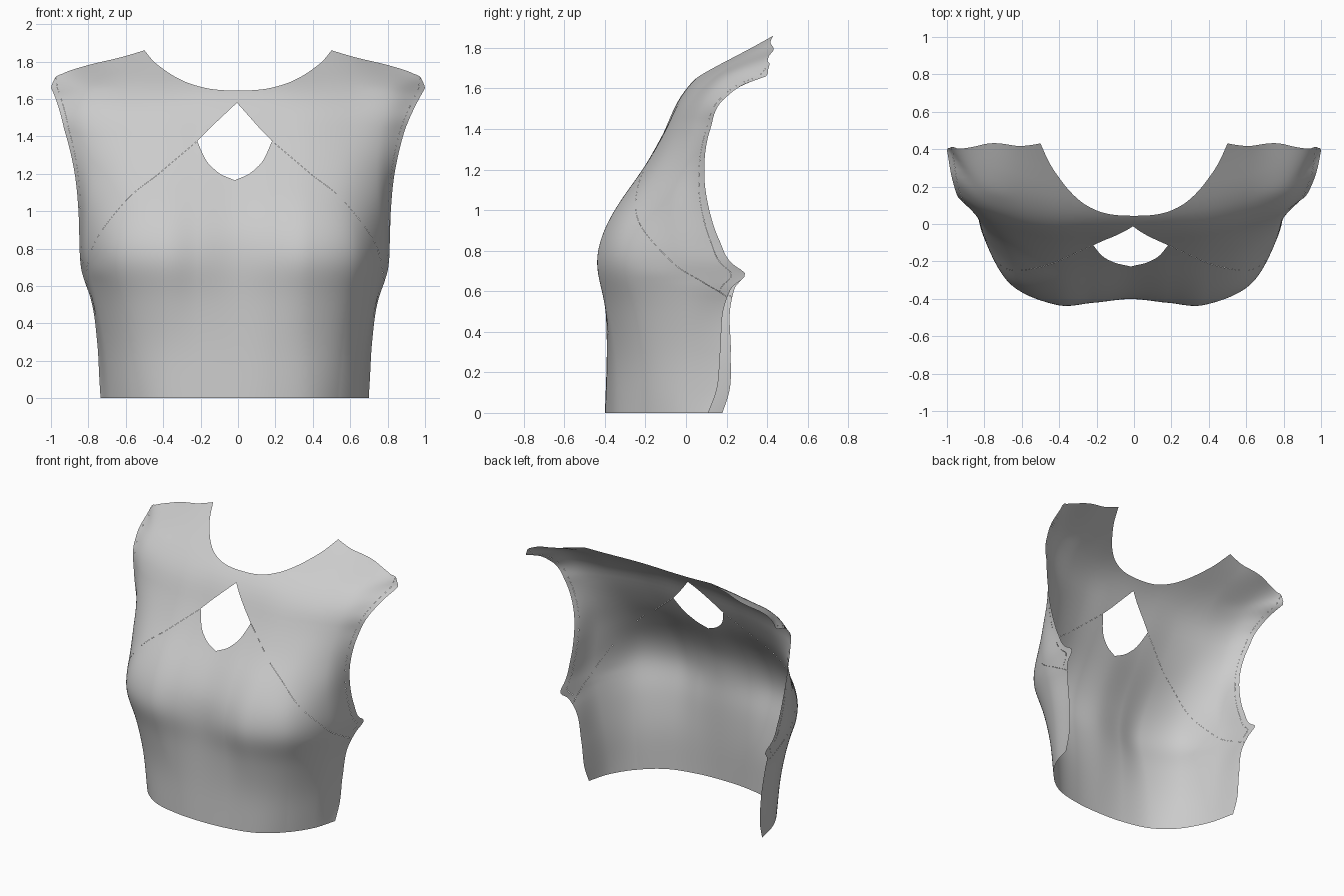
import bpy

if "Cube" in bpy.data.objects:
    bpy.data.objects.remove(bpy.data.objects["Cube"])

# ---------- helpers ----------
def spline(pts, t):
    """Smooth curve through (t, a, b, ...) points."""
    n = len(pts)
    i = 0
    while i < n - 2 and t > pts[i + 1][0]:
        i += 1
    p, q = pts[i], pts[i + 1]
    a, b = pts[max(i - 1, 0)], pts[min(i + 2, n - 1)]
    h, h0, h1 = q[0] - p[0], p[0] - a[0], b[0] - q[0]
    u = (t - p[0]) / h
    out = []
    for k in range(1, len(p)):
        d = q[k] - p[k]
        s = d / h
        m0 = h * ((p[k] - a[k]) / h0 * h + s * h0) / (h + h0) if h0 else d
        m1 = h * ((b[k] - q[k]) / h1 * h + s * h1) / (h + h1) if h1 else d
        out.append(p[k] + u * (m0 + u * ((3 * d - 2 * m0 - m1) + u * (m0 + m1 - 2 * d))))
    return out

# Cross-sections: z, y at x=0 / .2 / .4, then (x, y) of two side columns
ROWS = [
    (0.00, -.400, -.387, -.335, .555, -.215, .665, -.04),
    (0.30, -.390, -.385, -.347, .58, -.23, .695, -.03),
    (0.55, -.392, -.400, -.390, .615, -.27, .745, -.03),
    (0.75, -.402, -.424, -.436, .65, -.32, .79, -.05),
    (0.90, -.375, -.392, -.400, .63, -.305, .785, -.07),
    (1.05, -.300, -.315, -.315, .60, -.24, .77, -.075),
    (1.20, -.205, -.213, -.205, .60, -.15, .76, -.04),
    (1.40, -.105, -.100, -.090, .60, -.045, .775, .025),
    (1.55, -.035, -.030, -.015, .60, .025, .805, .085),
    (1.65, .042, .046, .075, .60, .12, .83, .18),
    (1.70, .100, .110, .145, .60, .185, .835, .255),
    (1.77, .215, .230, .265, .60, .315, .815, .41),
    (1.87, .420, .420, .425, .60, .485, .80, .62),
]
# resample evenly and soften, so the cloth has no creases
STEP = 1.88 / 47
ROWS = [(i * STEP, *spline(ROWS, i * STEP)) for i in range(48)]
for _ in range(3):
    ROWS = [ROWS[0]] + [tuple((a + 2 * b + c) / 4 for a, b, c in zip(*ROWS[i - 1:i + 2]))
                        for i in range(1, 47)] + [ROWS[-1]]

# Side seam and armhole edge: z, x, y
EDGE = [(0, .717, .145), (.1, .723, .18), (.3, .735, .195), (.55, .775, .21), (.62, .80, .235),
        (.69, .82, .29), (.73, .825, .235), (.85, .83, .165), (1.0, .835, .115),
        (1.2, .855, .09), (1.4, .90, .12), (1.55, .95, .19), (1.63, .985, .31),
        (1.66, 1.0, .395), (1.7, 1.005, .425), (1.88, 1.05, .55)]

def surface(s, z):
    """Point on the garment; s runs -5..5 from side to side."""
    side, a = (1 if s >= 0 else -1), abs(s)
    r = spline(ROWS, z)
    e = spline(EDGE, z)
    cols = [(-1, -.2, r[1]), (0, 0, r[0]), (1, .2, r[1]), (2, .4, r[2]),
            (3, r[3], r[4]), (4, r[5], r[6]), (5, e[0], e[1])]
    x, y = spline(cols, a)
    # slight left/right unevenness of the worn garment
    y -= side * .035 * max(0, 1 - z / .65) ** .5 * max(0, (a - 3) / 2)
    return (side * x - .018 * min(1, max(0, (1.64 - z) / .2)), y, z)

# ---------- boundary curves, as heights over s ----------
NECK = [(-1, 1.665), (0, 1.645), (1, 1.665), (1.5, 1.70), (2, 1.76), (2.3, 1.81), (2.5, 1.86)]
SHOULDER = [(2.5, 1.86), (3, 1.83), (4, 1.777), (4.6, 1.735), (4.85, 1.71), (5, 1.66)]
SEAM = [(1, 1.375), (2, 1.205), (3, 1.03), (3.5, .88), (4, .725), (5, .57)]
KEYHOLE = [(0, 1.165), (.5, 1.217), (.8, 1.285), (1, 1.375)]

def hem(s):
    return 0.0

def top(s):
    return spline(NECK if abs(s) <= 2.5 else SHOULDER, abs(s))[0]

def seam_low(s):
    a = abs(s)
    return spline(KEYHOLE if a <= 1 else SEAM, a)[0] - .0005

def seam_high(s):
    a = abs(s)
    return 1.58 - .205 * a if a <= 1 else spline(SEAM, a)[0] + .0005

def panel(name, s0, s1, low, high, rows):
    # even columns every 0.05, with the exact ends s0 and s1
    inner = [i * .05 for i in range(-100, 101) if s0 + .01 < i * .05 < s1 - .01]
    columns = [s0] + [round(s, 4) for s in inner] + [s1]
    verts, faces = [], []
    for s in columns:
        lo, hi = low(s), high(s)
        verts += [surface(s, lo + (hi - lo) * j / rows) for j in range(rows + 1)]
    w = rows + 1
    for i in range(len(columns) - 1):
        for j in range(rows):
            k = i * w + j
            faces.append((k, k + w, k + w + 1, k + 1))
    me = bpy.data.meshes.new(name)
    me.from_pydata(verts, [], faces)
    me.polygons.foreach_set("use_smooth", [True] * len(faces))
    me.update()
    ob = bpy.data.objects.new(name, me)
    bpy.context.collection.objects.link(ob)
    return ob

# ---------- parts ----------
# body below the diagonal seams, with the lower half of the keyhole
panel("lower_front_panel", -5, 5, hem, seam_low, 50)
# yoke with neckline, shoulders and the upper half of the keyhole
panel("upper_front_panel", -4.8, 4.8, seam_high, top, 64)
# narrow bindings along both armholes
panel("armhole_binding_right", 4.804, 5, seam_high, top, 64)
panel("armhole_binding_left", -5, -4.804, seam_high, top, 64)
